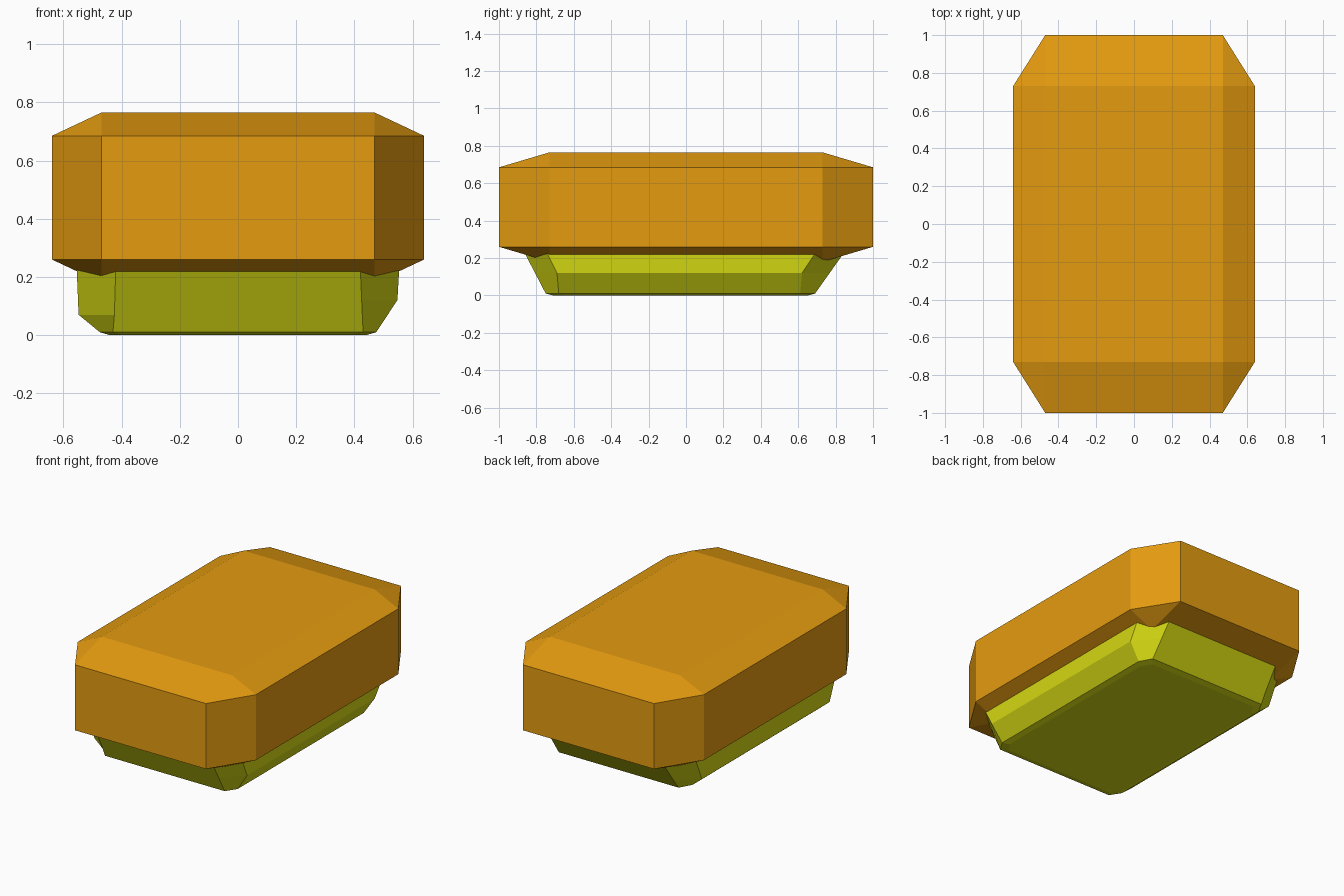
import bpy
import bmesh

cube = bpy.data.objects.get("Cube")
if cube:
    bpy.data.objects.remove(cube, do_unlink=True)


def make_material(name, rgb):
    mat = bpy.data.materials.new(name)
    mat.use_nodes = True
    mat.diffuse_color = (*rgb, 1)
    mat.node_tree.nodes["Principled BSDF"].inputs["Base Color"].default_value = (*rgb, 1)
    return mat


def octagon(x_flat, x_side, front, front_side, back_side, back, z_left, z_right):
    """Chamfered rectangle; the two long sides may sit at different heights."""
    left = [(x_flat, front(z_left), z_left), (x_side, front_side, z_left),
            (x_side, back_side, z_left), (x_flat, back(z_left), z_left)]
    right = [(-x, y, z_right) for x, y, _ in
             [(x_flat, back(z_right), 0), (x_side, back_side, 0),
              (x_side, front_side, 0), (x_flat, front(z_right), 0)]]
    return left + right


def loft(name, rings, mat):
    """Skin stacked rings and cap both ends."""
    bm = bmesh.new()
    loops = [[bm.verts.new(p) for p in ring] for ring in rings]
    n = len(loops[0])
    for low, high in zip(loops, loops[1:]):
        for i in range(n):
            j = (i + 1) % n
            bm.faces.new((low[i], low[j], high[j], high[i]))
    bm.faces.new(loops[0][::-1])
    bm.faces.new(loops[-1])
    bmesh.ops.remove_doubles(bm, verts=bm.verts, dist=0.0001)
    bmesh.ops.recalc_face_normals(bm, faces=bm.faces)
    mesh = bpy.data.meshes.new(name)
    bm.to_mesh(mesh)
    bm.free()
    mesh.materials.append(mat)
    obj = bpy.data.objects.new(name, mesh)
    bpy.context.collection.objects.link(obj)
    return obj


orange = make_material("orange", (0.78, 0.33, 0.005))
lime = make_material("lime", (0.67, 0.70, 0.006))


# Upper block: chamfered box, each end cap shrinking to a rectangle
def body_ring(z, side, end):
    return octagon(0.47, side, lambda _: -end, -0.73, 0.73, lambda _: end, z, z)


loft("upper_block", [body_ring(0.18, 0.47, 0.73), body_ring(0.26, 0.64, 1),
                     body_ring(0.685, 0.64, 1), body_ring(0.765, 0.47, 0.73)], orange)


# Lower base: sloping ends and bent sides, running up into the block
def front(z):
    return -0.75 - 0.52 * (z - 0.01)


def back(z):
    return 0.69 + 0.71 * (z - 0.01)


loft("lower_base", [
    octagon(0.40, 0.44, lambda z: -0.71, -0.65, 0.58, lambda z: 0.65, 0, 0),
    octagon(0.43, 0.475, front, -0.68, 0.61, back, 0.01, 0.01),
    octagon(0.425, 0.548, front, -0.69, 0.62, back, 0.12, 0.07),
    octagon(0.42, 0.555, front, -0.75, 0.70, back, 0.24, 0.24),
], lime)
